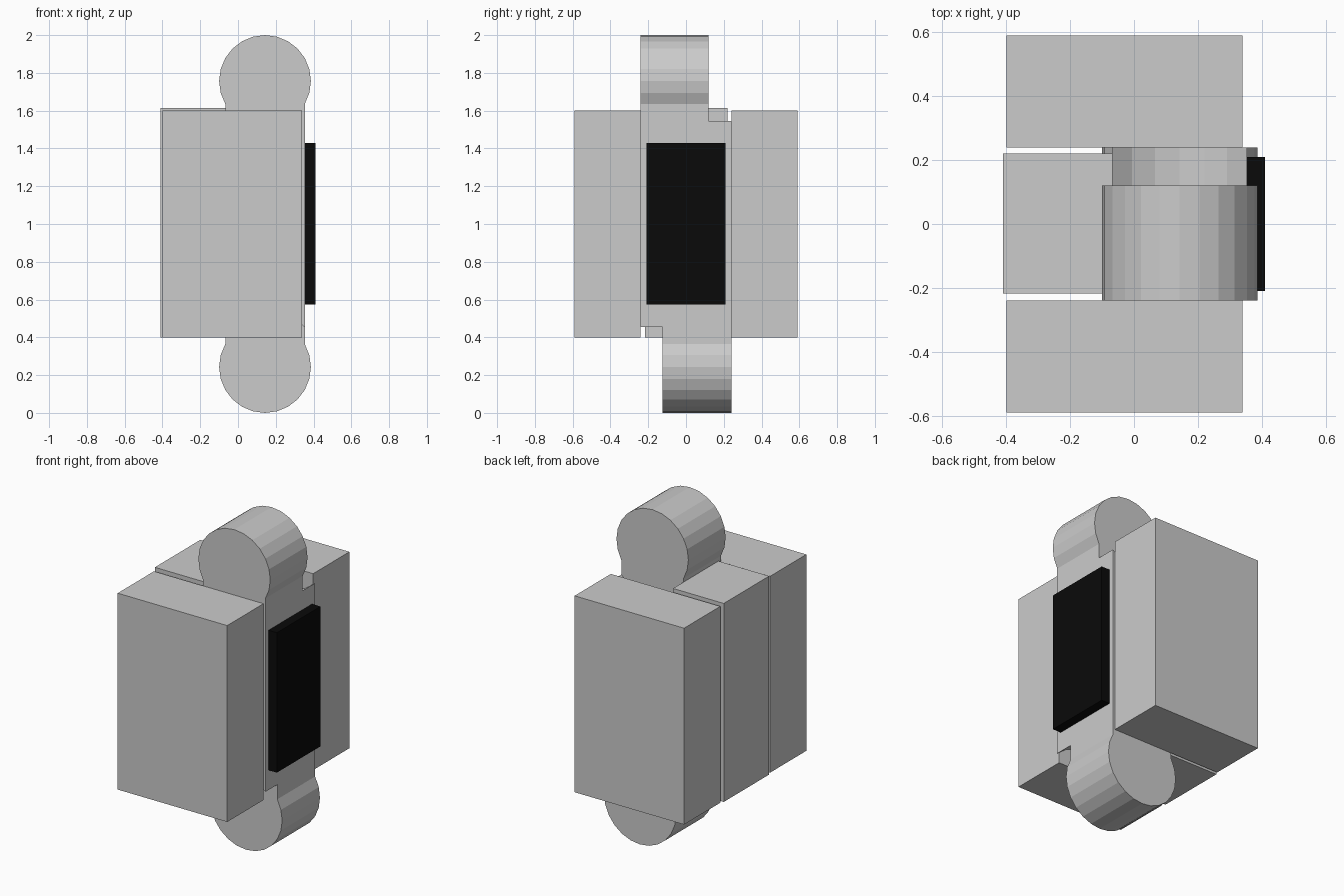
import bpy, bmesh, math

if "Cube" in bpy.data.objects:
    bpy.data.objects.remove(bpy.data.objects["Cube"])

CX, R, HALF_Y = 0.143, 0.243, 0.24      # hinge centre x, knob radius, half width
Z_LOW, Z_HIGH = R, 2 - R                # hinge axes
SOCKET_R = 0.298


def box(name, x0, x1, y0, y1, z0, z1):
    bm = bmesh.new()
    bmesh.ops.create_cube(bm, size=1)
    for v in bm.verts:
        v.co.x = (x0 + x1) / 2 + v.co.x * (x1 - x0)
        v.co.y = (y0 + y1) / 2 + v.co.y * (y1 - y0)
        v.co.z = (z0 + z1) / 2 + v.co.z * (z1 - z0)
    return finish(name, bm)


def finish(name, bm):
    bmesh.ops.recalc_face_normals(bm, faces=bm.faces)
    me = bpy.data.meshes.new(name)
    bm.to_mesh(me)
    bm.free()
    ob = bpy.data.objects.new(name, me)
    bpy.context.collection.objects.link(ob)
    return ob


def extrude_profile(name, pts, y0, y1):
    bm = bmesh.new()
    face = bm.faces.new([bm.verts.new((x, y0, z)) for x, z in pts])
    new = bmesh.ops.extrude_face_region(bm, geom=[face])["geom"]
    moved = [g for g in new if isinstance(g, bmesh.types.BMVert)]
    bmesh.ops.translate(bm, verts=moved, vec=(0, y1 - y0, 0))
    return finish(name, bm)


def arc(z, r, first, last):
    return [(CX + r * math.cos(math.radians(a)), z + r * math.sin(math.radians(a)))
            for a in range(first, last + 1, 15)]


# Hinge link: two round knobs joined by a straight web
link = extrude_profile("hinge_link",
                       arc(Z_HIGH, R, -30, 210) + arc(Z_LOW, R, 150, 390),
                       -HALF_Y, HALF_Y)

# Round sockets beside each knob
for z, y0, y1 in ((Z_HIGH, 0.12, 0.4), (Z_LOW, -0.4, -0.125)):
    cutter = extrude_profile("socket_cutter", arc(z, SOCKET_R, 0, 345), y0, y1)
    cutter.hide_render = True
    mod = link.modifiers.new("socket", "BOOLEAN")
    mod.operation = "DIFFERENCE"
    mod.solver = "EXACT"
    mod.object = cutter
    bpy.context.view_layer.objects.active = link
    bpy.ops.object.modifier_apply(modifier=mod.name)
    bpy.data.objects.remove(cutter)

# Block behind the link
box("rear_block", -0.41, CX - R * math.cos(math.radians(30)), -0.217, 0.221, 0.40, 1.613)

# Side blocks
for name, s in (("front_side_block", -1), ("back_side_block", 1)):
    ys = sorted((s * HALF_Y, s * 0.59))
    box(name, -0.40, 0.34, ys[0], ys[1], 0.40, 1.60)

# Black pad
pad = box("rubber_pad", 0.35, 0.41, -0.21, 0.21, 0.575, 1.43)
black = bpy.data.materials.new("black_rubber")
black.diffuse_color = (0.003, 0.003, 0.003, 1)
black.use_nodes = True
black.node_tree.nodes["Principled BSDF"].inputs["Base Color"].default_value = black.diffuse_color
pad.data.materials.append(black)
